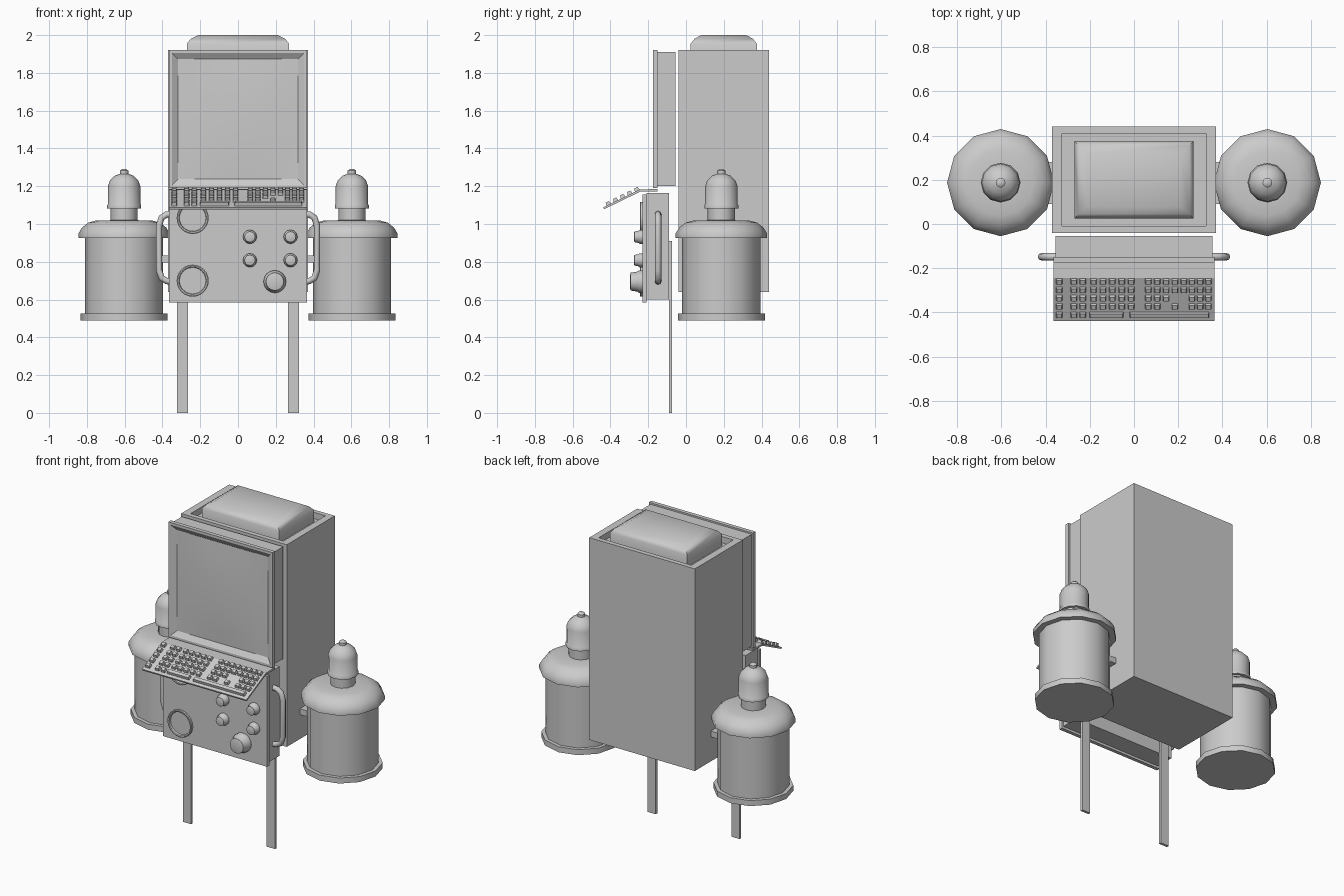
import bpy, bmesh, math
from mathutils import Matrix, Vector

if "Cube" in bpy.data.objects:
    bpy.data.objects.remove(bpy.data.objects["Cube"])


def finish(name, bm, angle=None):
    bmesh.ops.recalc_face_normals(bm, faces=bm.faces)
    me = bpy.data.meshes.new(name)
    bm.to_mesh(me)
    bm.free()
    ob = bpy.data.objects.new(name, me)
    bpy.context.collection.objects.link(ob)
    if angle:
        bpy.ops.object.select_all(action='DESELECT')
        ob.select_set(True)
        bpy.context.view_layer.objects.active = ob
        bpy.ops.object.shade_smooth_by_angle(angle=math.radians(angle))
    return ob


def add_box(bm, x0, x1, y0, y1, z0, z1):
    m = Matrix.Translation(((x0 + x1) / 2, (y0 + y1) / 2, (z0 + z1) / 2))
    bmesh.ops.create_cube(bm, size=1, matrix=m @ Matrix.Diagonal((x1 - x0, y1 - y0, z1 - z0, 1)))


def box(name, *dims):
    bm = bmesh.new()
    add_box(bm, *dims)
    return finish(name, bm)


def skin(bm, rings, close=True):
    """Join consecutive vertex rings with quads and cap the ends."""
    rings = [[bm.verts.new(p) for p in r] for r in rings]
    n = len(rings[0])
    for a, b in zip(rings, rings[1:]):
        for i in range(n):
            j = (i + 1) % n
            bm.faces.new((a[i], a[j], b[j], b[i]))
    if close:
        bm.faces.new(rings[0])
        bm.faces.new(rings[-1])


def lathe(name, loc, profile, n=12, front=False, angle=40):
    """Spin (radius, height) points about z, or about -y when front is set."""
    bm = bmesh.new()
    rings = []
    for r, h in profile:
        ring = []
        for i in range(n):
            a = 2 * math.pi * i / n
            u, v = r * math.cos(a), r * math.sin(a)
            ring.append(Vector(loc) + Vector((u, -h, v) if front else (u, v, h)))
        rings.append(ring)
    skin(bm, rings)
    return finish(name, bm, angle)


def rect(w, d, z, cy):
    return [(-w, cy - d, z), (w, cy - d, z), (w, cy + d, z), (-w, cy + d, z)]


def front_rect(w, h, y, cz):
    return [(-w, y, cz - h), (w, y, cz - h), (w, y, cz + h), (-w, y, cz + h)]


# Main cabinet with a shallow recess in its top
bm = bmesh.new()
skin(bm, [rect(.37, .24, .64, .2), rect(.37, .24, 1.92, .2),
          rect(.325, .21, 1.92, .2), rect(.325, .21, 1.88, .2)])
finish("cabinet", bm)

# Rounded cap sitting in the recess
bm = bmesh.new()
skin(bm, [rect(.27, .175, 1.87, .2), rect(.27, .175, 1.955, .2),
          rect(.25, .155, 1.98, .2), rect(.21, .12, 2.0, .2)])
finish("top_cap", bm, 50)

# Monitor: rear box, framed bezel, gently bulging screen
box("monitor_box", -.355, .355, -.152, -.055, 1.2, 1.91)
bm = bmesh.new()
cz = 1.555
skin(bm, [front_rect(.365, .365, -.15, cz), front_rect(.365, .365, -.175, cz),
          front_rect(.35, .35, -.175, cz), front_rect(.318, .318, -.154, cz)])
finish("monitor_frame", bm)
bm = bmesh.new()
bmesh.ops.create_grid(bm, x_segments=8, y_segments=8, size=.318)
for v in bm.verts:
    x, z = v.co.x, v.co.y
    v.co = (x, -.156 - .012 * (1 - (x / .318) ** 2) * (1 - (z / .318) ** 2), cz + z)
finish("screen", bm, 40)

# Control panel
box("panel_body", -.355, .355, -.21, -.09, .6, 1.165)
box("panel_face", -.365, .365, -.23, -.208, .585, 1.157)

# Speaker rings
for i, z in enumerate((1.032, .70)):
    lathe(f"speaker_ring_{i}", (-.24, -.228, z),
          [(.085, 0), (.085, .014), (.08, .016), (.073, .014), (.07, .003)], 24, True, 30)

# Knobs: four small and one large
for i, (x, z) in enumerate([(.063, .932), (.278, .932), (.063, .808), (.278, .808)]):
    lathe(f"small_knob_{i}", (x, -.228, z),
          [(.037, 0), (.037, .018), (.032, .024), (.028, .045), (.018, .048)], 12, True)
lathe("large_knob", (.195, -.228, .695),
      [(.06, 0), (.06, .02), (.053, .03), (.047, .065), (.03, .069)], 16, True)

# Keyboard tray: flat at the back, sloping at the front
bm = bmesh.new()
side = [(-.15, 1.185), (-.245, 1.183), (-.438, 1.088), (-.434, 1.078), (-.243, 1.171), (-.15, 1.173)]
skin(bm, [[(s * .365, y, z) for y, z in side] for s in (-1, 1)])
finish("keyboard_tray", bm)

# Keys, tapered blocks laid on the slope
slope = math.atan2(.095, .193)
bm = bmesh.new()


def key(x, y, w=.03):
    d = .014
    m = Matrix.Translation((x, y, 1.183 + (y + .245) * .492)) @ Matrix.Rotation(slope, 4, 'X')
    skin(bm, [[m @ Vector((a * (w / 2 - t), b * (d - t), h)) for a, b in
               ((-1, -1), (1, -1), (1, 1), (-1, 1))] for t, h in ((0, -.004), (.004, .017))])


rows = [-.258, -.296, -.333, -.371, -.409]
left = [-.338, -.272, -.232]
main = [-.183 + .0425 * i for i in range(5)]
cursor = [.065, .105, .145, .185, .225]
pad = [.262, .299, .336]
for r, y in enumerate(rows):
    xs = list(left)
    if r < 4:
        xs += main + cursor[:2] + pad
        xs += [cursor[2:], cursor[2:], [], cursor[3:4]][r] if r != 2 else cursor[2:3]
    for x in xs:
        key(x, y)
key(-.125, rows[4], .155)
key(.16, rows[4], .36)
finish("keys", bm)

for side_name, s in (("left", -1), ("right", 1)):
    # Tubular side handle
    cu = bpy.data.curves.new(f"{side_name}_handle", 'CURVE')
    cu.dimensions = '3D'
    cu.bevel_depth = .017
    cu.bevel_resolution = 2
    cu.use_fill_caps = True
    pts = [(.35, 1.053), (.378, 1.05), (.405, 1.033), (.418, .99),
           (.418, .755), (.405, .715), (.378, .698), (.35, .695)]
    sp = cu.splines.new('POLY')
    sp.points.add(len(pts) - 1)
    for p, (x, z) in zip(sp.points, pts):
        p.co = (s * x, -.148, z, 1)
    handle = bpy.data.objects.new(f"{side_name}_handle", cu)
    bpy.context.collection.objects.link(handle)

    # Leg strip
    xs = sorted((s * .265, s * .323))
    box(f"{side_name}_leg", *xs, -.091, -.075, 0, .91)

    # Canister with base flange, rounded shoulder, neck and domed valve
    c = (s * .603, .187, 0)
    lathe(f"{side_name}_canister", c,
          [(.23, .49), (.23, .525), (.207, .525), (.207, .925), (.242, .925), (.242, .95),
           (.222, .982), (.19, 1.007), (.15, 1.018), (.07, 1.02)])
    lathe(f"{side_name}_neck", c, [(.072, 1.01), (.072, 1.09)])
    lathe(f"{side_name}_valve", c,
          [(.09, 1.082), (.09, 1.1), (.086, 1.105), (.086, 1.2), (.075, 1.23), (.05, 1.255),
           (.022, 1.266), (.022, 1.282), (.012, 1.29)])

    # Bracket joining canister to cabinet
    xs = sorted((s * .36, s * .45))
    box(f"{side_name}_bracket", *xs, .09, .28, .795, .832)
